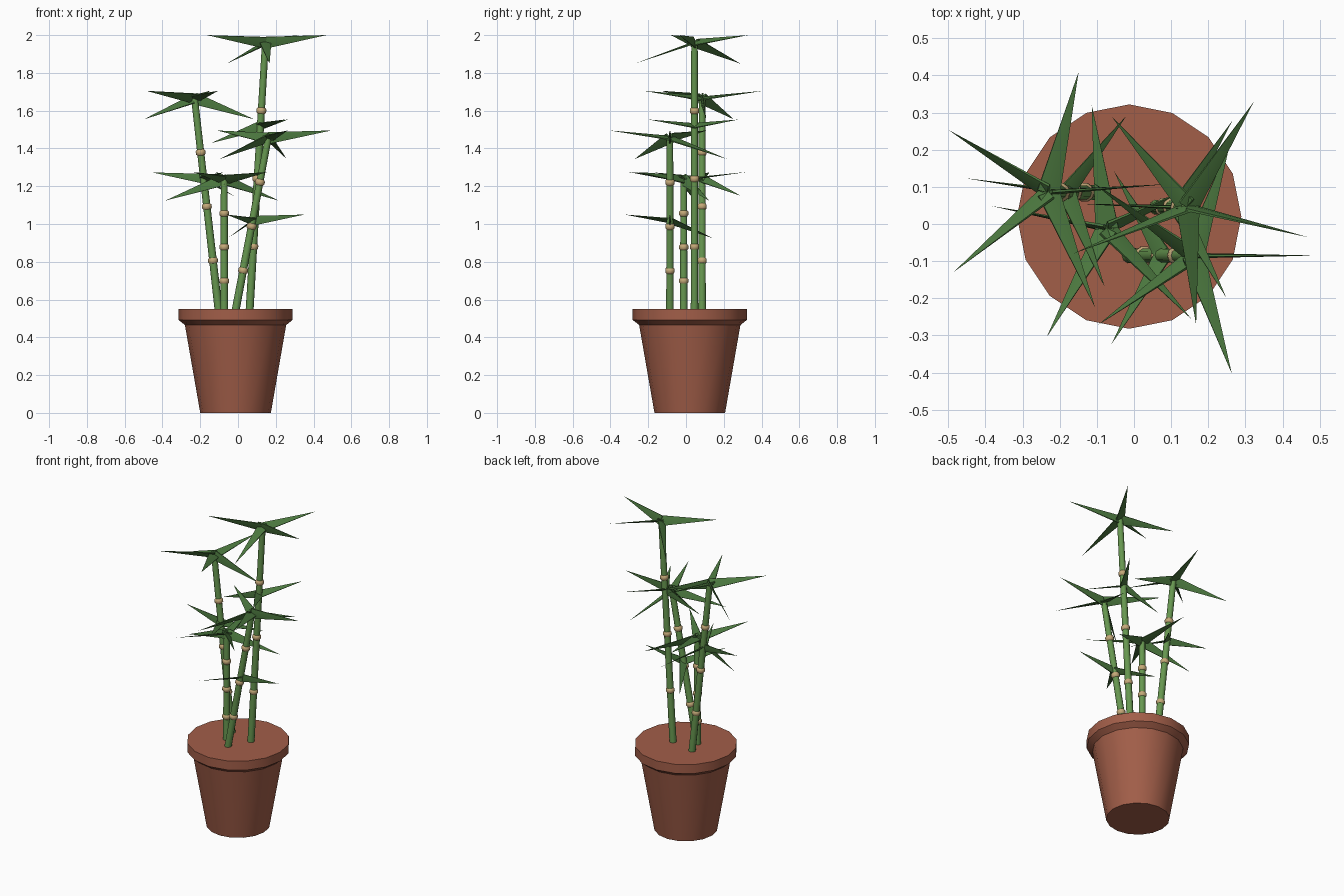
import bpy, bmesh, math
from mathutils import Vector, Matrix

if "Cube" in bpy.data.objects:
    bpy.data.objects.remove(bpy.data.objects["Cube"])


def material(name, rgb):
    m = bpy.data.materials.new(name)
    m.diffuse_color = (*rgb, 1)
    m.use_nodes = True
    m.node_tree.nodes["Principled BSDF"].inputs["Base Color"].default_value = m.diffuse_color
    return m


TERRACOTTA = material("terracotta", (0.36, 0.112, 0.066))
CANE = material("cane green", (0.135, 0.31, 0.08))
NODE = material("node tan", (0.56, 0.40, 0.19))
LEAF = material("leaf green", (0.072, 0.19, 0.05))

Z = Vector((0, 0, 1))


def finish(bm, name, mat, angle=40):
    bmesh.ops.recalc_face_normals(bm, faces=bm.faces)
    me = bpy.data.meshes.new(name)
    bm.to_mesh(me)
    bm.free()
    ob = bpy.data.objects.new(name, me)
    bpy.context.collection.objects.link(ob)
    me.materials.append(mat)
    bpy.ops.object.select_all(action='DESELECT')
    ob.select_set(True)
    bpy.context.view_layer.objects.active = ob
    bpy.ops.object.shade_smooth_by_angle(angle=math.radians(angle))
    return ob


def lathe(bm, profile, sides, matrix):
    """Closed, capped surface of revolution from (radius, z) points."""
    rings = []
    for r, z in profile:
        rings.append([bm.verts.new(matrix @ Vector((
            r * math.cos(2 * math.pi * i / sides),
            r * math.sin(2 * math.pi * i / sides), z))) for i in range(sides)])
    for a, b in zip(rings, rings[1:]):
        for i in range(sides):
            j = (i + 1) % sides
            bm.faces.new((a[i], a[j], b[j], b[i]))
    bm.faces.new(rings[0][::-1])
    bm.faces.new(rings[-1])


def aim(origin, direction):
    """Matrix that swings local z onto a direction by the shortest turn."""
    q = Z.rotation_difference(direction.normalized())
    return Matrix.Translation(origin) @ q.to_matrix().to_4x4()


# Pot with a thick rim
bm = bmesh.new()
lathe(bm, [(0.187, 0), (0.268, 0.465), (0.302, 0.492), (0.302, 0.55)], 16,
      Matrix.Translation((-0.013, 0.02, 0)))
finish(bm, "pot", TERRACOTTA)


def add_leaves(bm, centre, count, length, start):
    """Whorl of flattened cones, alternately rising and drooping."""
    for i in range(count):
        a = math.radians(start + 360 / count * i)
        slope = 0.12 if i % 2 == 0 else -0.35
        d = Vector((math.cos(a), math.sin(a), slope))
        m = aim(centre, d) @ Matrix.Diagonal((1, 0.2, 1, 1))
        bmesh.ops.create_cone(bm, cap_ends=True, segments=6, radius1=0.036 * length / 0.335,
                              radius2=0, depth=length,
                              matrix=m @ Matrix.Translation((0, 0, length / 2)))


# name: base, top, first leaf angle, height of the side whorl (or None)
canes = {
    "tall": ((0.06, 0.045, 0.52), (0.145, 0.045, 1.96), 58, 1.52),
    "left": ((-0.1, 0.085, 0.52), (-0.23, 0.085, 1.665), 292, 1.24),
    "short": ((-0.073, -0.012, 0.52), (-0.073, -0.012, 1.235), 313, None),
    "right": ((-0.017, -0.085, 0.52), (0.16, -0.085, 1.455), 0, 1.017),
}

for name, (base, top, start, side_z) in canes.items():
    base, top = Vector(base), Vector(top)
    axis = top - base
    # Cane
    bm = bmesh.new()
    lathe(bm, [(0.021, 0), (0.018, axis.length)], 10, aim(base, axis))
    finish(bm, name + "_cane", CANE)
    # Nodes at each quarter of the cane
    bm = bmesh.new()
    for k in (1, 2, 3):
        lathe(bm, [(0.019, -0.016), (0.026, -0.008), (0.026, 0.008), (0.019, 0.016)], 10,
              aim(base + axis * k / 4, axis))
    finish(bm, name + "_nodes", NODE)
    # Crown and side leaves
    bm = bmesh.new()
    add_leaves(bm, top, 5, 0.337, start)
    if side_z:
        t = (side_z - base.z) / axis.z
        add_leaves(bm, base + axis * t, 3, 0.277, start)
    finish(bm, name + "_leaves", LEAF)
